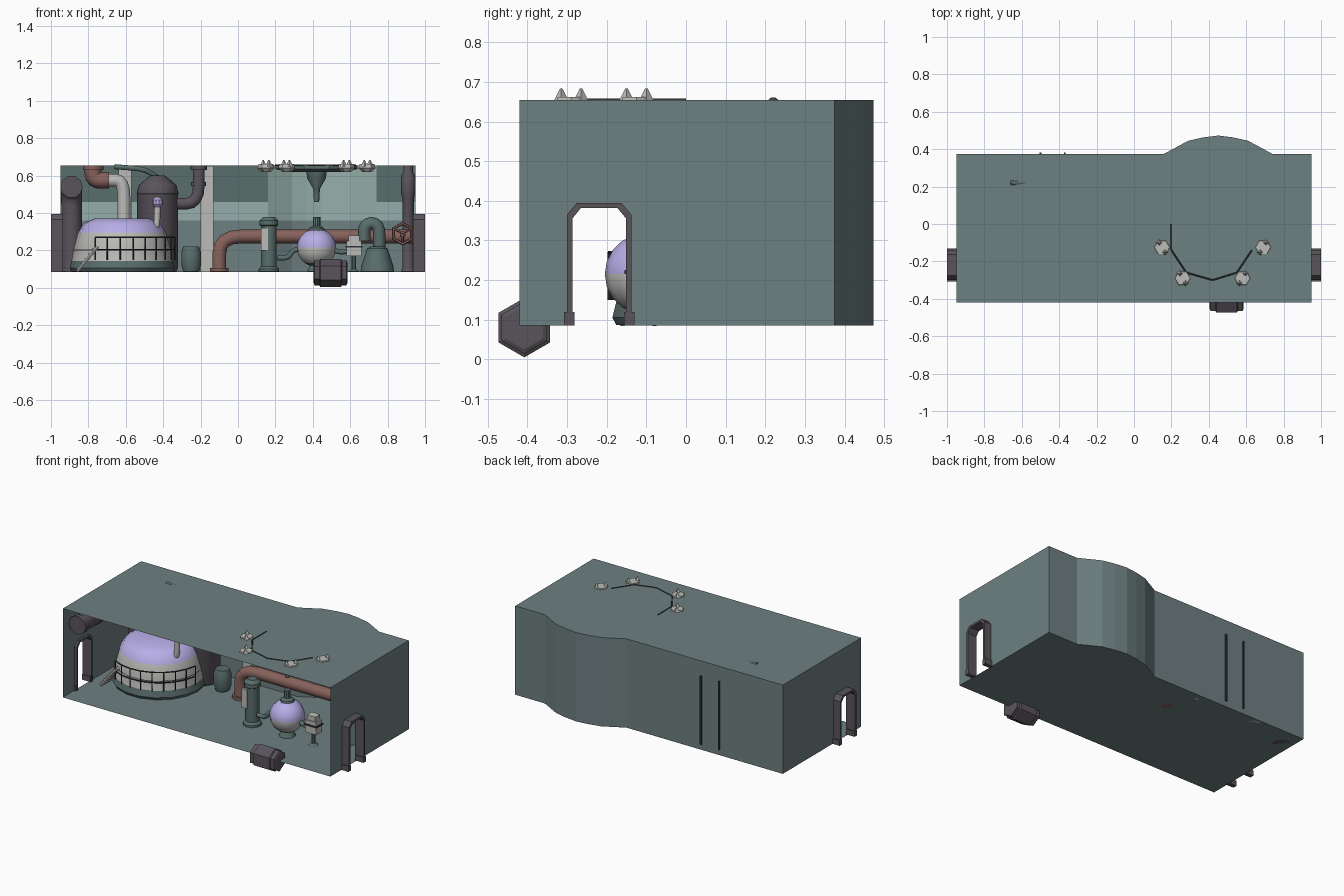
import bpy, bmesh
from math import sin, cos, pi, radians
from mathutils import Vector

if "Cube" in bpy.data.objects:
    bpy.data.objects.remove(bpy.data.objects["Cube"])


def material(name, *rgb):
    m = bpy.data.materials.new(name)
    m.use_nodes = True
    m.diffuse_color = (*rgb, 1)
    m.node_tree.nodes["Principled BSDF"].inputs["Base Color"].default_value = (*rgb, 1)
    return m


WALL = material("slate teal", .155, .215, .22)
LIGHT = material("pale teal", .3, .43, .4)
DARK = material("deep teal", .1, .155, .15)
GREY = material("light grey", .5, .5, .48)
LAV = material("lavender", .48, .42, .8)
PLUM = material("dark plum", .1, .088, .105)
RUST = material("rust", .24, .12, .105)
BLACK = material("charcoal", .03, .035, .04)

FLOOR, ROOF, FRONT, BACK, SIDE = .085, .655, -.42, .375, .95


def finish(name, bm, mats, smooth=False):
    me = bpy.data.meshes.new(name)
    bm.to_mesh(me)
    bm.free()
    for m in mats:
        me.materials.append(m)
    ob = bpy.data.objects.new(name, me)
    bpy.context.collection.objects.link(ob)
    if smooth:
        bpy.ops.object.select_all(action='DESELECT')
        ob.select_set(True)
        bpy.context.view_layer.objects.active = ob
        bpy.ops.object.shade_smooth_by_angle(angle=radians(35))
    return ob


def box(name, lo, hi, mat):
    bm = bmesh.new()
    bmesh.ops.create_cube(bm, size=1)
    for v in bm.verts:
        v.co = [(a + b) / 2 + c * (b - a) for a, b, c in zip(lo, hi, v.co)]
    return finish(name, bm, [mat])


def lathe(name, x, y, rows, sides=16, smooth=True):
    """Rows are (radius, height, material of the band above)."""
    mats = list(dict.fromkeys(r[2] for r in rows))
    bm = bmesh.new()
    rings = [[bm.verts.new((r * cos(2 * pi * i / sides), r * sin(2 * pi * i / sides), z))
              for i in range(sides)] for r, z, _ in rows]
    for k in range(len(rows) - 1):
        for i in range(sides):
            j = (i + 1) % sides
            f = bm.faces.new((rings[k][i], rings[k][j], rings[k + 1][j], rings[k + 1][i]))
            f.material_index = mats.index(rows[k][2])
    bm.faces.new(rings[0][::-1]).material_index = mats.index(rows[0][2])
    bm.faces.new(rings[-1]).material_index = mats.index(rows[-1][2])
    ob = finish(name, bm, mats, smooth)
    ob.location = (x, y, 0)
    return ob


def pipe(name, points, radius, mat, bend=.08, res=3):
    """Tube along a path with rounded corners."""
    pts = [Vector(p) for p in points]
    path = [pts[0]]
    for a, b, c in zip(pts, pts[1:], pts[2:]):
        p = b + (a - b).normalized() * min(bend, (a - b).length * .48)
        q = b + (c - b).normalized() * min(bend, (c - b).length * .48)
        path += [p * (1 - t) ** 2 + b * 2 * t * (1 - t) + q * t * t for t in (0, .25, .5, .75, 1)]
    path.append(pts[-1])
    cu = bpy.data.curves.new(name, 'CURVE')
    cu.dimensions = '3D'
    cu.bevel_depth, cu.bevel_resolution, cu.use_fill_caps = radius, res, True
    sp = cu.splines.new('POLY')
    sp.points.add(len(path) - 1)
    for s, p in zip(sp.points, path):
        s.co = (*p, 1)
    cu.materials.append(mat)
    ob = bpy.data.objects.new(name, cu)
    bpy.context.collection.objects.link(ob)
    bpy.ops.object.select_all(action='DESELECT')
    ob.select_set(True)
    bpy.context.view_layer.objects.active = ob
    bpy.ops.object.convert(target='MESH')
    bpy.ops.object.shade_smooth_by_angle(angle=radians(50))
    return ob


# Room shell: floor, roof, back wall with a bay, side walls with doorways
bay = [(.16, BACK), (.29, .445), (.37, .463), (.45, .473), (.53, .463), (.61, .445), (.74, BACK)]
back = [(-SIDE, BACK)] + bay + [(SIDE, BACK)]
plan = [(-SIDE, FRONT)] + back + [(SIDE, FRONT)]
bm = bmesh.new()
for z in (FLOOR, ROOF):
    bm.faces.new([bm.verts.new((x, y, z)) for x, y in plan])
for a, b in zip(back, back[1:]):
    bm.faces.new([bm.verts.new((*p, z)) for p, z in ((a, FLOOR), (b, FLOOR), (b, ROOF), (a, ROOF))])
door = [(-.30, FLOOR), (-.30, .365), (-.275, .395), (-.163, .395), (-.138, .365), (-.138, FLOOR)]
wall = [(FRONT, FLOOR)] + door + [(BACK, FLOOR), (BACK, ROOF), (FRONT, ROOF)]
for s in (-1, 1):
    bm.faces.new([bm.verts.new((s * SIDE, y, z)) for y, z in wall])
bmesh.ops.remove_doubles(bm, verts=bm.verts, dist=.0005)
bmesh.ops.recalc_face_normals(bm, faces=bm.faces)
finish("room_shell", bm, [WALL])

# Inner lining of the back wall in three bands
bm = bmesh.new()
heights = (FLOOR + .002, .36, .46, ROOF - .002)
for a, b in zip(back, back[1:]):
    for k in range(3):
        lo, hi = heights[k:k + 2]
        f = bm.faces.new([bm.verts.new((p[0], p[1] - .008, z))
                          for p, z in ((a, lo), (b, lo), (b, hi), (a, hi))])
        flat = a[1] == b[1]
        f.material_index = (0, 1, 2 if flat else 1)[k]
finish("back_lining", bm, [WALL, LIGHT, DARK])
for x in (-.165, -.605):
    box("wall_pillar", (x - .035, .33, FLOOR), (x + .035, .366, ROOF - .003), GREY)
for x in (-.5, -.37):
    box("outer_seam", (x - .005, .37, .12), (x + .005, .383, .56), BLACK)

# Door frames: swept arch strips standing out of both side walls
inner = [(-.287, FLOOR), (-.287, .355), (-.265, .382), (-.173, .382), (-.151, .355), (-.151, FLOOR)]
for s in (-1, 1):
    bm = bmesh.new()
    loops = [[bm.verts.new((s * x, y, z)) for y, z in prof]
             for prof, x in ((inner, .935), (door, .935), (door, 1), (inner, 1))]
    for k in range(4):
        for i in range(5):
            p, q = loops[k], loops[(k + 1) % 4]
            bm.faces.new((p[i], p[i + 1], q[i + 1], q[i]))
    bmesh.ops.recalc_face_normals(bm, faces=bm.faces)
    finish("door_frame", bm, [PLUM])
    for y in (-.295, -.143):
        box("door_foot", (min(s * .94, s), y - .013, FLOOR), (max(s * .94, s), y + .013, .12), PLUM)

# Large banded tank with railing, stairs and hooked spout
TX, TY = -.62, .09
lathe("large_tank", TX, TY, [(.27, .087, DARK), (.28, .105, DARK), (.27, .145, GREY), (.26, .2, BLACK),
      (.26, .204, GREY), (.235, .295, LAV), (.205, .345, LAV), (.15, .37, LAV)], 18)
rail = [(TX + .285 * cos(a), TY + .285 * sin(a)) for a in [radians(-120 + 14 * i) for i in range(9)]]
for z in (.205, .27):
    pipe("tank_rail", [(*p, z) for p in rail], .004, BLACK, .01, 1)
for p in rail:
    pipe("rail_post", [(*p, .15), (*p, .27)], .004, BLACK, .01, 1)
for y in (-.16, -.08):
    pipe("stair_stringer", [(-.86, y, .088), (-.75, y, .22)], .008, GREY, .01, 1)
for i in range(5):
    x, z = -.85 + .022 * i, .1 + .0265 * i
    box("stair_tread", (x - .015, -.16, z), (x + .015, -.08, z + .007), GREY)
pipe("tank_spout", [(-.5, .0, .3), (-.435, .0, .31), (-.43, .0, .44)], .018, GREY, .05)
lathe("spout_knob", -.43, 0, [(.012, .425, LAV), (.028, .445, LAV), (.028, .47, LAV), (.012, .485, LAV)], 10)
pipe("tank_feed", [(-.70, .12, .575), (-.61, .12, .575), (-.61, .12, .365)], .036, GREY, .09)
pipe("roof_feed", [(-.775, .12, .652), (-.775, .12, .575), (-.69, .12, .575)], .045, RUST, .08)
lathe("feed_flange", -.775, .12, [(.055, .63, RUST), (.055, .653, RUST)])

# Dark vessel and its pipes
lathe("dark_vessel", -.43, .25, [(.1, .087, PLUM), (.11, .11, PLUM), (.11, .5, BLACK), (.112, .507, PLUM),
      (.1, .55, PLUM), (.065, .58, PLUM), (.04, .6, PLUM)])
pipe("vessel_outlet", [(-.35, .25, .45), (-.21, .25, .45), (-.21, .25, .652)], .033, PLUM, .1)
lathe("outlet_flange", -.21, .25, [(.043, .63, PLUM), (.043, .653, PLUM)], 12)
lathe("outlet_collar", -.21, .25, [(.04, .545, PLUM), (.04, .565, PLUM)], 12)
pipe("vessel_roof_line", [(-.66, .22, .648), (-.5, .22, .635), (-.43, .25, .59)], .014, DARK, .05)

# Corner pipes
pipe("left_corner_pipe", [(-.89, .25, FLOOR), (-.89, .25, .54), (-.89, -.36, .54)], .055, PLUM, .1)
lathe("left_corner_base", -.89, .25, [(.06, .087, PLUM), (.06, .11, PLUM)])
for y in (-.36, -.2, 0):
    pipe("corner_pipe_band", [(-.89, y, .54), (-.89, y + .03, .54)], .06, PLUM)
lathe("right_corner_pipe", .91, .26, [(.038, .087, PLUM), (.03, .11, PLUM), (.03, .48, PLUM), (.038, .5, PLUM),
      (.038, .6, PLUM), (.025, .62, PLUM), (.025, .653, PLUM)], 12)

# Small barrel, rust pipe and hand wheel
lathe("green_barrel", -.25, .2, [(.042, .087, DARK), (.053, .12, DARK), (.053, .19, DARK), (.042, .222, DARK)], 12)
pipe("rust_pipe", [(-.1, .17, FLOOR), (-.1, .17, .275), (.945, .17, .275)], .037, RUST, .12, 4)
lathe("rust_pipe_base", -.1, .17, [(.05, .087, RUST), (.05, .105, RUST)])
bpy.ops.mesh.primitive_torus_add(major_segments=6, minor_segments=6, major_radius=.055, minor_radius=.009,
                                 location=(.88, .1, .29), rotation=(pi / 2, radians(30), 0))
wheel = bpy.context.object
wheel.name = "hand_wheel"
wheel.data.materials.append(RUST)
for a in (30, 150, 270):
    pipe("wheel_spoke", [(.88, .1, .29), (.88 + .055 * cos(radians(a)), .1, .29 + .055 * sin(radians(a)))],
         .007, RUST, .01, 1)
pipe("wheel_axle", [(.88, .095, .29), (.88, .17, .28)], .015, RUST)

# Slim column, reactor sphere and control box
lathe("slim_column", .165, -.09, [(.055, .087, DARK), (.055, .1, DARK), (.042, .115, DARK), (.042, .33, DARK),
      (.05, .335, DARK), (.05, .36, DARK), (.03, .38, DARK)], 12)
box("column_panel", (.122, -.137, .2), (.16, -.12, .32), GREY)
SX, SY, SZ = .42, -.1, .215
rows = []
for i in range(1, 10):
    a = -pi / 2 + pi * i / 10
    z = SZ + .103 * sin(a)
    rows.append((.105 * cos(a), z, DARK if i < 2 else GREY if i < 5 else LAV))
lathe("reactor_sphere", SX, SY, rows, 12)
lathe("reactor_stand", SX, SY, [(.05, .087, DARK), (.045, .1, DARK), (.03, .13, DARK)], 10)
lathe("reactor_neck", SX, SY, [(.045, .3, DARK), (.04, .32, DARK), (.02, .33, DARK), (.02, .38, DARK)], 10)
pipe("reactor_link", [(.21, SY, .16), (.27, SY, .16), (.29, SY, .2), (.34, SY, .21)], .014, DARK, .03)
pipe("box_link", [(.51, SY, .2), (.56, -.12, .19), (.6, -.12, .2)], .014, DARK, .03)
box("control_box", (.58, -.15, .17), (.66, -.09, .25), GREY)
box("control_lid", (.59, -.145, .25), (.65, -.095, .28), GREY)
box("control_band", (.575, -.155, .215), (.665, -.085, .225), BLACK)
lathe("control_stem", .62, -.12, [(.03, .087, DARK), (.012, .1, DARK), (.012, .172, DARK)], 8)

# Arched pump
lathe("pump_base", .745, .06, [(.09, .087, DARK), (.085, .12, DARK), (.055, .21, DARK), (.04, .22, DARK)], 12)
pipe("pump_arch", [(.675, .06, .25), (.675, .06, .345), (.755, .06, .345), (.755, .06, .2)], .033, DARK, .06)

# Roof injector with ring of claws
lathe("roof_plate", SX, SY + .02, [(.15, .62, DARK), (.22, .635, DARK), (.22, .653, DARK)], 10)
lathe("injector", SX, SY, [(.014, .46, DARK), (.018, .53, DARK), (.05, .585, DARK), (.055, .63, DARK)], 12)
for x, y in ((.15, -.125), (.26, -.29), (.58, -.29), (.69, -.125)):
    side = -1 if x < SX else 1
    lathe("claw_pad", x, y, [(.025, .62, GREY), (.045, .64, GREY), (.04, .662, GREY)], 6, False)
    for d in (-.025, .025):
        lathe("claw_tip", x + side * d * .6, y + d, [(.02, .65, GREY), (.003, .684, GREY)], 4, False)
ring = [(.2, 0), (.2, -.14), (.28, -.26), (.42, -.3), (.55, -.26), (.63, -.14)]
pipe("roof_seam", [(*p, .655) for p in ring], .004, BLACK, .01, 1)

# Hexagonal cask lying across the front edge
cask = lathe("front_cask", 0, 0, [(.055, -.09, PLUM), (.066, -.085, PLUM), (.066, -.06, PLUM), (.075, -.055, PLUM),
             (.075, .055, PLUM), (.066, .06, PLUM), (.066, .085, PLUM), (.055, .09, PLUM)], 6, False)
cask.rotation_euler = (0, pi / 2, 0)
cask.location = (.495, -.408, .08)
